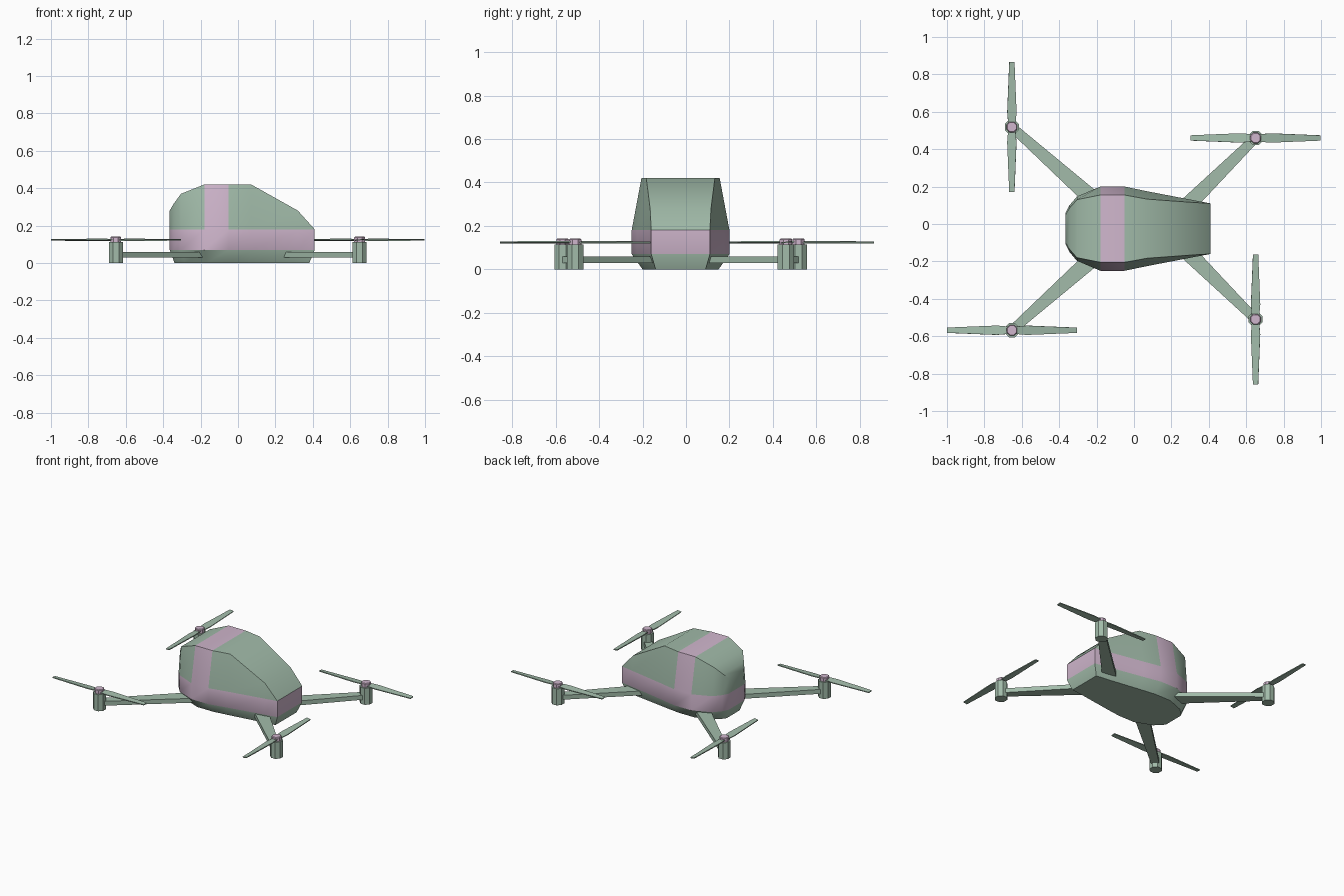
import bpy, bmesh, math
from mathutils import Matrix, Vector

if "Cube" in bpy.data.objects:
    bpy.data.objects.remove(bpy.data.objects["Cube"])

YC = -0.025  # centre line of the craft


def material(name, rgb):
    m = bpy.data.materials.new(name)
    m.diffuse_color = (*rgb, 1)
    m.use_nodes = True
    m.node_tree.nodes["Principled BSDF"].inputs["Base Color"].default_value = m.diffuse_color
    return m


GREEN = material("sage_green", (0.36, 0.50, 0.40))
PINK = material("pale_mauve", (0.63, 0.47, 0.61))


def finish(name, bm, mats, angle=30):
    bmesh.ops.recalc_face_normals(bm, faces=bm.faces)
    me = bpy.data.meshes.new(name)
    bm.to_mesh(me)
    bm.free()
    for m in mats:
        me.materials.append(m)
    ob = bpy.data.objects.new(name, me)
    bpy.context.collection.objects.link(ob)
    bpy.ops.object.select_all(action='DESELECT')
    ob.select_set(True)
    bpy.context.view_layer.objects.active = ob
    bpy.ops.object.shade_smooth_by_angle(angle=math.radians(angle))
    return ob


def body():
    # stations along x: x, floor half width, side half width, roof half width, roof z
    stations = [
        (-0.365, 0.07, 0.085, 0.075, 0.28),
        (-0.345, 0.095, 0.125, 0.11, 0.315),
        (-0.305, 0.13, 0.172, 0.155, 0.37),
        (-0.18, 0.175, 0.225, 0.18, 0.42),
        (-0.05, 0.175, 0.225, 0.18, 0.42),
        (0.07, 0.16, 0.20, 0.158, 0.42),
        (0.32, 0.125, 0.152, 0.14, 0.28),
        (0.41, 0.115, 0.135, 0.135, 0.18),
    ]
    bm = bmesh.new()
    rings = []
    for x, w0, w, wt, zt in stations:
        half = [(x * 0.93, w0, 0), (x, w, 0.07), (x, w, 0.18), (x, wt, zt)]
        pts = [(a, YC - b, c) for a, b, c in half]
        pts += [(a, YC + b, c) for a, b, c in reversed(half)]
        rings.append([bm.verts.new(p) for p in pts])
    # skin: strip 1 is the waist band, strips 2 and 3 carry the cross stripe
    for i in range(len(rings) - 1):
        a, b = rings[i], rings[i + 1]
        for k in range(8):
            f = bm.faces.new((a[k], a[(k + 1) % 8], b[(k + 1) % 8], b[k]))
            f.material_index = int(k in (1, 5) or (i == 3 and k in (2, 3, 4)))
    # nose and tail panels
    for ring, levels in ((rings[0], 3), (rings[-1], 2)):
        for k in range(levels):
            f = bm.faces.new((ring[k], ring[k + 1], ring[6 - k], ring[7 - k]))
            f.material_index = int(k == 1)
    bmesh.ops.remove_doubles(bm, verts=bm.verts, dist=1e-4)
    finish("body", bm, [GREEN, PINK], 35)


def tapered_bar(name, p, q, wp, wq, z0, z1):
    bm = bmesh.new()
    p, q = Vector(p), Vector(q)
    d = (q - p).normalized()
    n = Vector((-d.y, d.x))
    plan = [p + n * wp, p - n * wp, q - n * wq, q + n * wq]
    low = [bm.verts.new((v.x, v.y, z0)) for v in plan]
    f = bm.faces.new(low)
    up = bmesh.ops.extrude_face_region(bm, geom=[f])["geom"]
    for v in up:
        if isinstance(v, bmesh.types.BMVert):
            v.co.z = z1
    finish(name, bm, [GREEN])


def cylinder(name, x, y, r, z0, z1, mat, bevel=0):
    bm = bmesh.new()
    bmesh.ops.create_cone(bm, cap_ends=True, segments=8, radius1=r, radius2=r, depth=z1 - z0,
                          matrix=Matrix.Translation((x, y, (z0 + z1) / 2))
                          @ Matrix.Rotation(math.pi / 8, 4, 'Z'))
    if bevel:
        rim = [e for e in bm.edges if all(v.co.z > z1 - 1e-4 for v in e.verts)]
        bmesh.ops.bevel(bm, geom=rim, offset=bevel, segments=1, affect='EDGES')
    finish(name, bm, [mat])


def propeller(name, x, y, turn):
    bm = bmesh.new()
    # two slightly pitched blades
    for s in (0, math.pi):
        mat = (Matrix.Translation((x, y, 0.124)) @ Matrix.Rotation(turn + s, 4, 'Z')
               @ Matrix.Rotation(math.radians(7), 4, 'X'))
        plan = [(0, 0.018), (0.08, 0.025), (0.347, 0.014)]
        outline = plan + [(a, -b) for a, b in reversed(plan)]
        top = [bm.verts.new(mat @ Vector((a, b, 0.003))) for a, b in outline]
        bot = [bm.verts.new(mat @ Vector((a, b, -0.003))) for a, b in outline]
        bm.faces.new(top)
        bm.faces.new(bot[::-1])
        for k in range(6):
            j = (k + 1) % 6
            bm.faces.new((top[k], bot[k], bot[j], top[j]))
    finish(name, bm, [GREEN])


body()
# four rotor assemblies: motor x, motor offset in y, arm root
for end, mx, my, rx, ry in (("front", 0.65, 0.485, 0.23, 0.07), ("rear", -0.653, 0.543, -0.20, 0.14)):
    for side, s in (("right", -1), ("left", 1)):
        tag = f"{end}_{side}"
        y = YC + s * my
        tapered_bar("arm_" + tag, (rx, YC + s * ry), (mx, y), 0.046, 0.024, 0.03, 0.06)
        cylinder("motor_" + tag, mx, y, 0.041, 0, 0.113, GREEN)
        cylinder("hub_" + tag, mx, y, 0.031, 0.113, 0.141, PINK, 0.004)
        along_x = (mx > 0) == (s > 0)
        propeller("propeller_" + tag, mx, y, 0 if along_x else math.pi / 2)
